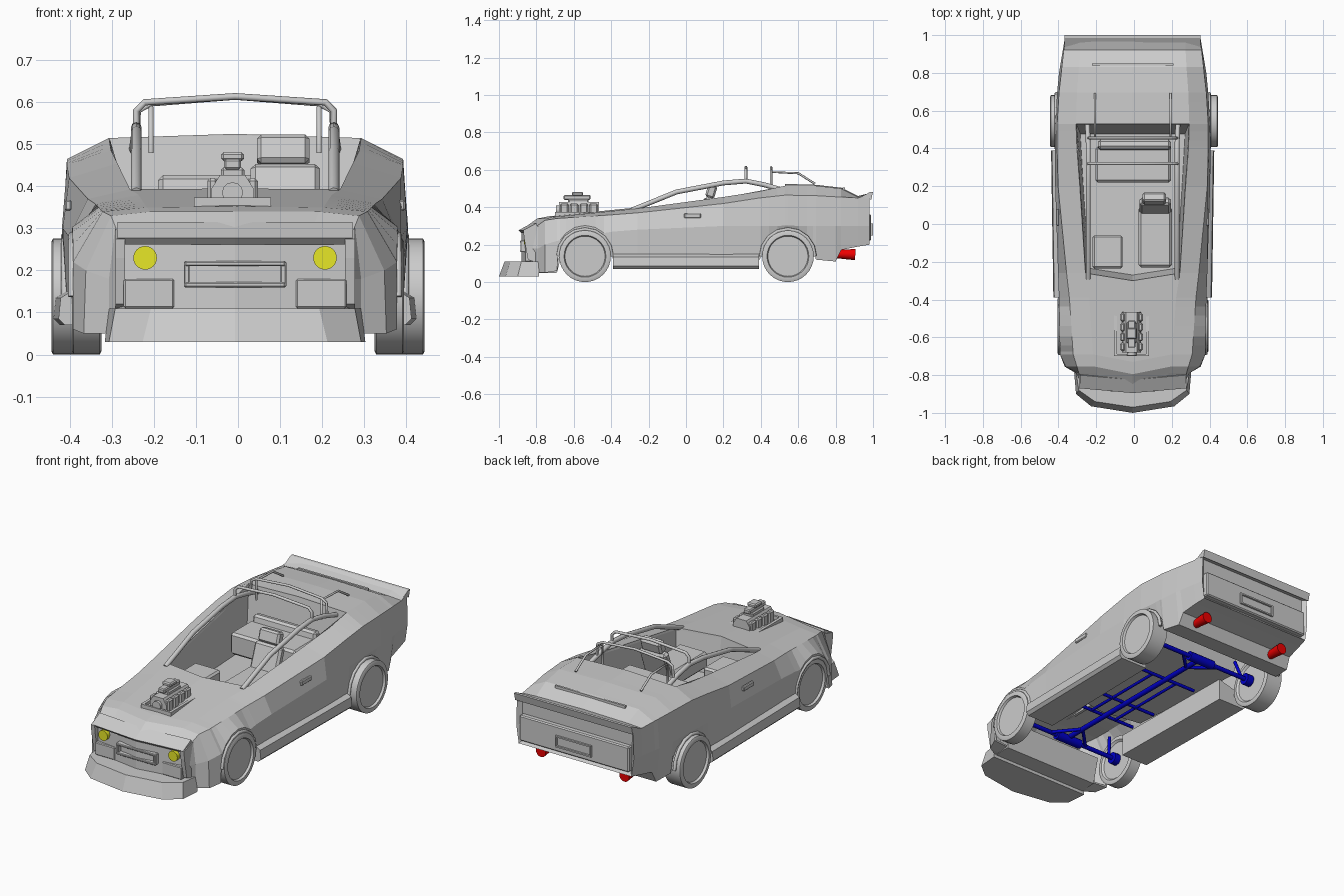
import bpy, bmesh, math
from mathutils import Vector, Matrix

if "Cube" in bpy.data.objects:
    bpy.data.objects.remove(bpy.data.objects["Cube"])

CX = -0.007  # body centreline


def material(name, c):
    m = bpy.data.materials.new(name)
    m.diffuse_color = (*c, 1)
    m.use_nodes = True
    m.node_tree.nodes["Principled BSDF"].inputs["Base Color"].default_value = m.diffuse_color
    return m


BLUE, RED, YELLOW = material("blue", (0, 0, .6)), material("red", (.85, 0, 0)), material("yellow", (.8, .8, .02))


def finish(name, bm, mat=None, smooth=False):
    bmesh.ops.recalc_face_normals(bm, faces=bm.faces)
    me = bpy.data.meshes.new(name)
    bm.to_mesh(me)
    bm.free()
    ob = bpy.data.objects.new(name, me)
    bpy.context.collection.objects.link(ob)
    if mat:
        me.materials.append(mat)
    if smooth:
        bpy.ops.object.select_all(action='DESELECT')
        ob.select_set(True)
        bpy.context.view_layer.objects.active = ob
        bpy.ops.object.shade_smooth_by_angle(angle=math.radians(35))
    return ob


def loft(name, loops, caps=(True, True), mat=None, smooth=False):
    bm = bmesh.new()
    rings = [[bm.verts.new(p) for p in lp] for lp in loops]
    n = len(rings[0])
    for a, b in zip(rings, rings[1:]):
        for i in range(n):
            bm.faces.new((a[i], a[(i + 1) % n], b[(i + 1) % n], b[i]))
    for ring, on in ((rings[0], caps[0]), (rings[-1], caps[1])):
        if on:
            bm.faces.new(ring)
    return finish(name, bm, mat, smooth)


def box(name, x, y, z, bevel=0, tilt=0):
    bm = bmesh.new()
    bmesh.ops.create_cube(bm, size=1)
    bmesh.ops.scale(bm, vec=(x[1] - x[0], y[1] - y[0], z[1] - z[0]), verts=bm.verts)
    if bevel:
        bmesh.ops.bevel(bm, geom=bm.edges[:], offset=bevel, segments=1, affect='EDGES')
    c = Vector((sum(x) / 2, sum(y) / 2, sum(z) / 2))
    bmesh.ops.transform(bm, matrix=Matrix.Translation(c) @ Matrix.Rotation(tilt, 4, 'X'), verts=bm.verts)
    return finish(name, bm)


def rod(name, a, b, r, r2=None, mat=None, seg=12):
    a, b = Vector(a), Vector(b)
    bm = bmesh.new()
    m = Matrix.Translation((a + b) / 2) @ (b - a).to_track_quat('Z', 'Y').to_matrix().to_4x4()
    bmesh.ops.create_cone(bm, cap_ends=True, segments=seg, radius1=r, radius2=r2 or r, depth=(b - a).length, matrix=m)
    return finish(name, bm, mat, True)


def tube(name, pts, r):
    cu = bpy.data.curves.new(name, 'CURVE')
    cu.dimensions, cu.bevel_depth, cu.bevel_resolution, cu.use_fill_caps = '3D', r, 2, True
    sp = cu.splines.new('POLY')
    sp.points.add(len(pts) - 1)
    for p, q in zip(sp.points, pts):
        p.co = (*q, 1)
    ob = bpy.data.objects.new(name, cu)
    bpy.context.collection.objects.link(ob)
    bpy.ops.object.select_all(action='DESELECT')
    ob.select_set(True)
    bpy.context.view_layer.objects.active = ob
    bpy.ops.object.convert(target='MESH')


# Body shell: y, lower edge, flank, shoulder, deck edge (x, z each), centre z
KEYS = [(-.84, .25, .11, .275, .18, .27, .265, .18, .28, .28),
        (-.79, .30, .05, .30, .18, .285, .305, .19, .315, .315),
        (-.755, .36, .05, .355, .20, .295, .33, .20, .34, .34),
        (-.69, .385, .06, .385, .22, .315, .34, .21, .35, .352),
        (-.39, .39, .12, .39, .27, .335, .36, .23, .38, .382),
        (-.26, .39, .12, .395, .28, .35, .37, .25, .393, .395),
        (.20, .40, .12, .41, .30, .395, .42, .28, .455, .455),
        (.395, .40, .12, .412, .30, .40, .45, .295, .485, .49),
        (.53, .40, .12, .41, .30, .40, .465, .30, .515, .525),
        (.695, .385, .12, .40, .30, .39, .462, .295, .515, .52),
        (.80, .37, .11, .39, .30, .378, .456, .287, .503, .508),
        (.83, .365, .172, .385, .30, .375, .455, .285, .50, .505),
        (.92, .355, .19, .37, .30, .365, .45, .28, .455, .46),
        (.98, .345, .20, .36, .30, .355, .47, .28, .475, .475)]
AXLES, ARCH, HUB = (-.54, .545), .145, .138


def section(y):
    for a, b in zip(KEYS, KEYS[1:]):
        if a[0] <= y <= b[0]:
            t = (y - a[0]) / (b[0] - a[0])
            _, x0, z0, x1, z1, x2, z2, x3, z3, z4 = [p + (q - p) * t for p, q in zip(a, b)]
            break
    for c in AXLES:
        if abs(y - c) < ARCH + .001:
            z0 = HUB + math.sqrt(max(0, ARCH ** 2 - (y - c) ** 2))
            z1 = max(z1, z0 + .02)
    yc = y - .04 if y < 0 else y
    half = [(x0, z0), (x1, z1), (x2, z2), (x3, z3)]
    return ([(CX, yc, z0)] + [(CX + x, y, z) for x, z in half] + [(CX, yc, z4)]
            + [(CX - x, y, z) for x, z in half[::-1]])


ys = sorted([k[0] for k in KEYS] + [c + ARCH * math.cos(k * math.pi / 8) for c in AXLES for k in range(9)])
bm = bmesh.new()
rings = [[bm.verts.new(p) for p in section(y)] for y in ys]
for ya, yb, a, b in zip(ys, ys[1:], rings, rings[1:]):
    for i in range(10):
        if i in (0, 9) and not (yb < -.689 or ya > .694):
            continue
        if i in (4, 5) and ya > -.261 and yb < .531:
            continue
        j = (i + 1) % 10
        bm.faces.new((a[i], a[j], b[j], b[i]))
bm.faces.new(rings[0][:6])
bm.faces.new(rings[0][5:] + rings[0][:1])
tail = bm.faces.new(rings[-1])
bmesh.ops.delete(bm, geom=[v for v in bm.verts if not v.link_faces], context='VERTS')
bmesh.ops.recalc_face_normals(bm, faces=bm.faces)
bmesh.ops.inset_region(bm, faces=[tail], thickness=.025, depth=-.02)
body = finish("body_shell", bm)
sol = body.modifiers.new("thickness", 'SOLIDIFY')
sol.thickness, sol.offset = .012, -1

# Cockpit tub
rim = [(0, -.30, .393), (.25, -.26, .39), (.28, .2, .452), (.298, .53, .513), (0, .53, .522),
       (-.298, .53, .513), (-.28, .2, .452), (-.25, -.26, .39)]
loft("cockpit_tub", [[(CX + x, y, z) for x, y, z in rim],
                     [(CX + x * .93, y * .9, .19) for x, y, z in rim]], (False, True))

# Front underpan and splitter
pan = [(-.80, .055), (-.70, .058), (-.665, .19), (-.655, .19), (-.69, .05), (-.80, .047)]
loft("front_underpan", [[(CX + x, y, z) for y, z in pan] for x in (-.295, .295)])
low = [(.31, -.785), (.30, -.90), (.22, -.965), (0, -1.0)]
top = [(.30, -.785), (.285, -.88), (.20, -.94), (0, -.97)]
loft("front_splitter", [[(CX + x, y, z) for x, y in o] + [(CX - x, y, z) for x, y in o[-2::-1]]
                        for o, z in ((low, .03), (top, .11))])

# Nose: brow, cheeks, grille surround and headlights
brow = [(-.855, .262), (-.87, .277), (-.80, .315), (-.79, .28)]
loft("nose_brow", [[(CX + x, y + d, z) for y, z in brow] for x, d in ((-.28, 0), (0, -.025), (.28, 0))])
cheek = [(-.87, .275), (-.865, .23), (-.845, .12), (-.79, .10), (-.79, .30)]
for z in (.16, .21):
    box("grille_bar", (CX - .12, CX + .12), (-.887, -.85), (z, z + .012), .003)
for s in (-1, 1):
    loft("nose_cheek", [[(CX + s * x, y, z) for y, z in cheek] for x in (.262, .285)])
    box("grille_side", (CX + s * .115 - .007, CX + s * .115 + .007), (-.885, -.84), (.16, .222), .003)
    box("lower_intake", (CX + s * .205 - .06, CX + s * .205 + .06), (-.862, -.82), (.11, .18), .004)
    rod("headlight", (CX + s * .214, -.866, .23), (CX + s * .214, -.835, .23), .028, mat=YELLOW, seg=24)

# Tail: spoiler lip, bumper panel with plate frame, deck strip
lip = [(.93, .452), (.98, .445), (.99, .44), (1.0, .482), (.985, .482)]
loft("spoiler_lip", [[(CX + x, y, z) for y, z in lip] for x in (-.36, .36)])
box("rear_bumper_panel", (CX - .335, CX + .335), (.955, .99), (.222, .362), .006)
for z in (.25, .305):
    box("plate_frame", (CX - .11, CX + .11), (.97, 1.0), (z, z + .008))
for x in (-.106, .106):
    box("plate_frame_side", (CX + x - .004, CX + x + .004), (.97, 1.0), (.25, .313))
box("deck_strip", (CX - .215, CX + .215), (.838, .85), (.49, .506))

# Mirrored side parts: sills with wide undersides, handles, arch lips, rails, exhausts
for s in (-1, 1):
    prof = [(.25, .07), (.415, .07), (.43, .085), (.425, .135), (.40, .15), (.25, .19)]
    loft("side_sill", [[(CX + s * (x + d), y, z) for x, z in prof] for y, d in ((-.39, -.01), (.39, .002))])
    box("door_handle", (CX + s * .397 - .008, CX + s * .397 + .008), (-.01, .08), (.342, .368), .004)
    for c, x in zip(AXLES, (.388, .405)):
        tube("arch_lip", [(CX + s * x, c + ARCH * math.cos(k * math.pi / 8), HUB + ARCH * math.sin(k * math.pi / 8))
                          for k in range(9)], .009)
    tube("roof_rail", [(CX + s * x, y, z) for x, y, z in ((.235, -.29, .385), (.235, -.05, .482), (.235, .2, .53),
                                                          (.235, .32, .54), (.235, .42, .52), (.24, .54, .485))], .013)
    tube("rear_stay", [(CX + s * .2, y, z) for y, z in ((.455, .48), (.455, .588), (.60, .582), (.69, .525))], .006)
    rod("exhaust_tip", (s * .255, .78, .15), (s * .255, .905, .147), .02, .03, RED, 16)

# Roll bars
tube("roll_bar", [(CX + x, .32, z) for x, z in ((-.235, .54), (-.235, .58), (-.215, .6), (0, .614),
                                                (.215, .6), (.235, .58), (.235, .54))], .008)
tube("rear_roll_bar", [(CX + x, .455, z) for x, z in ((-.235, .5), (-.23, .58), (-.2, .597), (0, .613),
                                                      (.2, .597), (.23, .58), (.235, .5))], .007)

# Seats
box("driver_cushion", (.025, .2), (-.23, .09), (.24, .33), .012)
box("driver_backrest", (.03, .195), (.07, .115), (.28, .455), .012, -.35)
box("driver_headrest", (.045, .17), (.11, .16), (.45, .52), .01, -.3)
box("passenger_cushion", (-.22, -.06), (-.235, -.06), (.24, .33), .01)
box("bench_cushion", (-.205, .195), (.22, .41), (.27, .39), .012)
box("bench_backrest", (-.19, .195), (.39, .44), (.33, .425), .012, -.2)

# Engine through the hood, with its opening frame
E = -.013
for x in (-.088, .08):
    box("hood_frame_side", (E + x - .004, E + x + .012), (-.70, -.445), (.345, .374))
for y in (-.70, -.455):
    box("hood_frame_end", (E - .09, E + .09), (y, y + .012), (.345, .374))
eng = [(.05, .34), (.05, .395), (.03, .427), (-.03, .427), (-.05, .395), (-.05, .34)]
loft("engine_block", [[(E + x, y, z) for x, z in eng] for y in (-.68, -.465)])
for s in (-1, 1):
    for k in range(4):
        y = -.672 + k * .052
        box("cylinder_head", sorted((E + s * .035, E + s * .06)), (y, y + .044), (.35, .42), .007)
box("blower_case", (E - .028, E + .028), (-.63, -.52), (.42, .445), .006)
box("intake_plate", (E - .02, E + .02), (-.655, -.51), (.44, .465), .005)
box("intake_scoop", (E - .027, E + .027), (-.61, -.55), (.46, .482), .006)
rod("blower_pulley", (E, -.695, .385), (E, -.675, .385), .025)

# Wheels
for c, xi, xo in ((AXLES[0], .325, .395), (AXLES[1], .34, .444)):
    wheel = [(.03, xi + .01), (.105, xi + .01), (.115, xi), (.13, xi), (.138, xi + .004), (.138, xo - .004),
             (.13, xo), (.112, xo), (.107, xo - .012), (.03, xo - .012)]
    for s in (-1, 1):
        loft("wheel", [[(s * x, c + r * math.cos(t * math.tau / 32), HUB + r * math.sin(t * math.tau / 32))
                        for t in range(32)] for r, x in wheel], smooth=True)

# Blue running gear
for c in AXLES:
    rod("axle", (-.34, c, .14), (.34, c, .14), .012, mat=BLUE)
    rod("differential", (-.08, c, .14), (.08, c, .14), .025, mat=BLUE)
    d = -.12 if c > 0 else .12
    for s in (-1, 1):
        rod("hub", (s * .30, c, .14), (s * .34, c, .14), .032, mat=BLUE)
        rod("brace", (0, c + d, .15), (s * .12, c, .14), .009, mat=BLUE)
        rod("strut", (s * .28, c, .14), (s * .26, c + d / 4, .24), .009, mat=BLUE)
rod("drive_shaft", (0, -.54, .15), (0, .545, .15), .014, mat=BLUE)
for y in (-.25, -.08, .25):
    rod("cross_member", (-.2, y, .16), (.2, y, .16), .009, mat=BLUE)
for x in (-.08, .08):
    rod("frame_rail", (x, -.25, .16), (x, .25, .16), .008, mat=BLUE)
